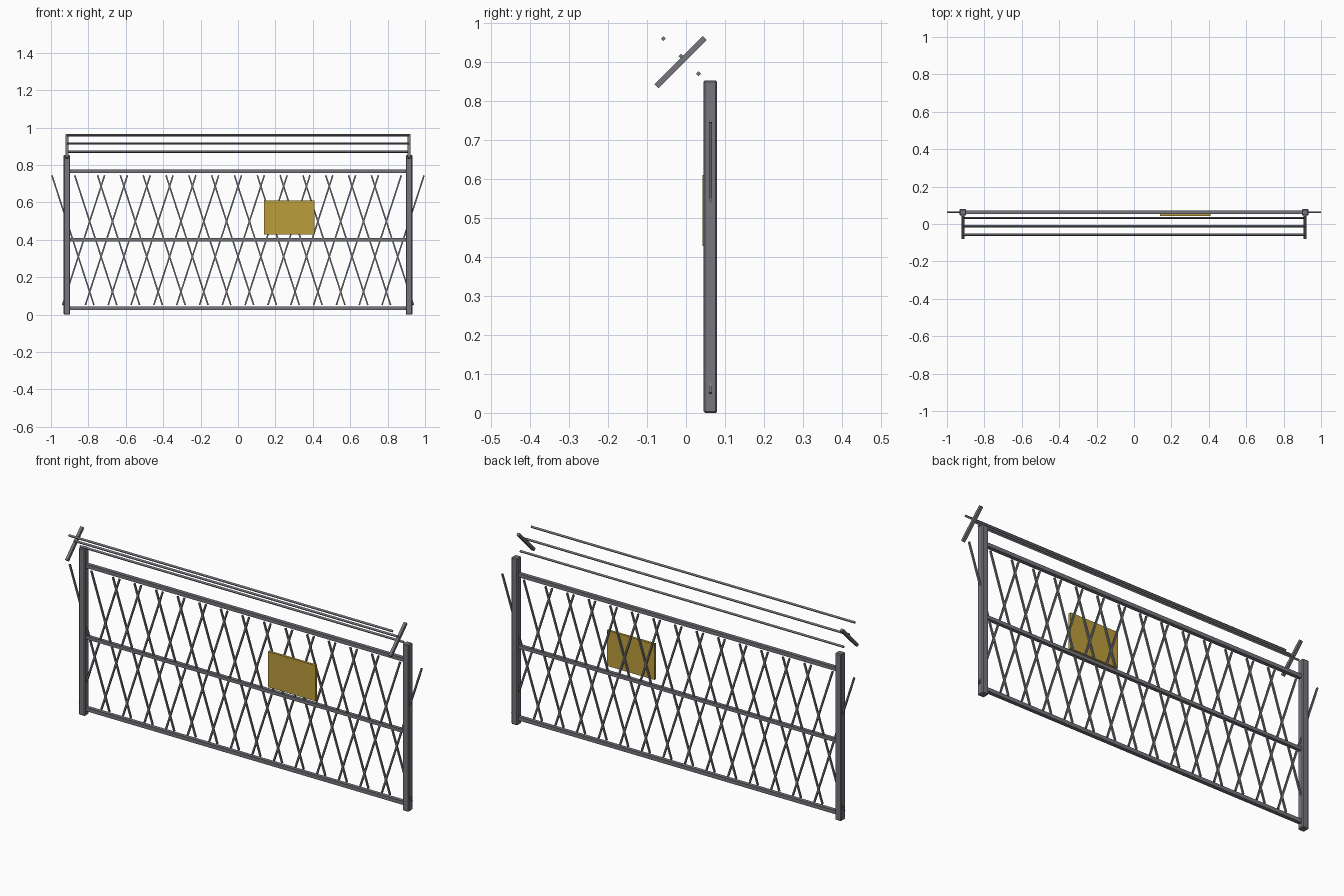
import bpy, math
from mathutils import Matrix, Vector

if "Cube" in bpy.data.objects:
    bpy.data.objects.remove(bpy.data.objects["Cube"])


def material(name, rgb):
    m = bpy.data.materials.new(name)
    m.diffuse_color = (*rgb, 1)
    m.use_nodes = True
    m.node_tree.nodes["Principled BSDF"].inputs["Base Color"].default_value = m.diffuse_color
    return m


steel = material("grey steel", (0.18, 0.182, 0.205))
brass = material("yellow sign", (0.50, 0.34, 0.045))


def box(name, center, size, mat=steel, axis='X', angle=0.0):
    """Box of a given size, turned about one axis through its centre."""
    bpy.ops.mesh.primitive_cube_add(size=1)
    ob = bpy.context.object
    ob.name = name
    ob.data.transform(Matrix.Rotation(angle, 4, axis) @ Matrix.Diagonal((*size, 1)))
    ob.location = Vector(center)
    ob.data.materials.append(mat)
    return ob


Y = 0.0625      # plane of the fence panel

# Posts with slightly chamfered upright edges, and the tilted arms above them
for side, s in (("left", -1), ("right", 1)):
    post = box(side + "_post", (s * 0.915, Y, 0.4265), (0.035, 0.035, 0.853))
    bev = post.modifiers.new("chamfer", 'BEVEL')
    bev.width = 0.004
    bev.segments = 1
    box(side + "_arm", (s * 0.914, -0.0135, 0.9), (0.0145, 0.0145, 0.175),
        axis='X', angle=-math.pi / 4)

# Horizontal rails
for name, z, t in (("bottom_rail", 0.034, 0.019), ("middle_rail", 0.40, 0.017),
                   ("top_rail", 0.766, 0.019)):
    box(name, (0, Y, z), (1.80, t, t))

# Three top wires, turned to a diamond section
for i in range(3):
    box(f"top_wire_{i + 1}", (0, 0.032 - 0.045 * i, 0.87 + 0.045 * i),
        (1.83, 0.009, 0.009), axis='X', angle=math.pi / 4)

# Crossing lattice bars
run, rise = 0.225, 0.694
for s in (-1, 1):
    for i in range(-7, 8):
        box("lattice_bar", (i * 0.122 + s * 0.0285, Y, 0.398),
            (0.008, 0.008, math.hypot(run, rise)), axis='Y', angle=s * math.atan2(run, rise))

# Sign plate on the front
box("sign_plate", (0.274, 0.049, 0.519), (0.27, 0.013, 0.182), brass)
